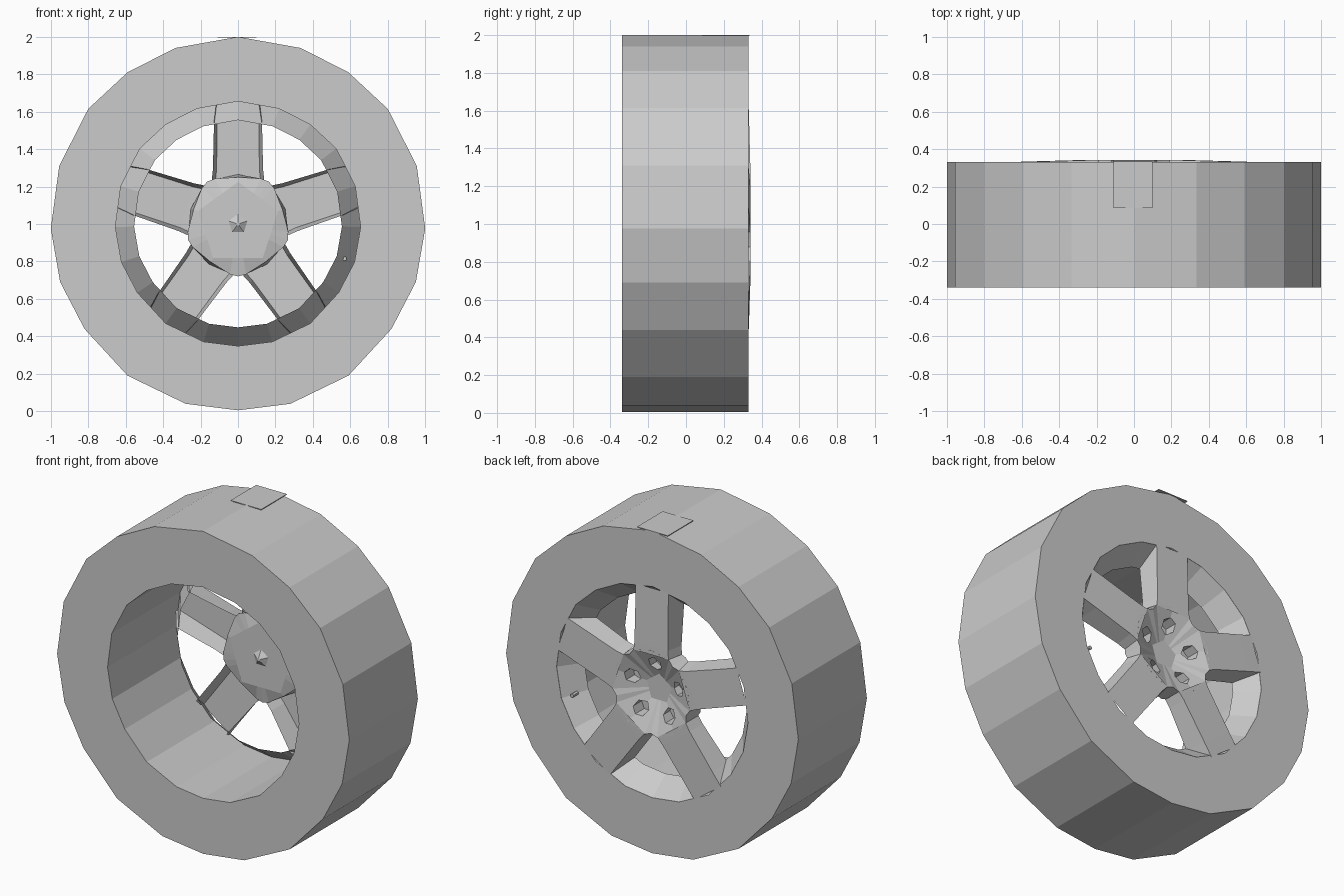
import bpy, bmesh
from math import sin, cos, radians
from mathutils import Matrix, Vector

cube = bpy.data.objects.get("Cube")
if cube:
    bpy.data.objects.remove(cube, do_unlink=True)

CENTRE = 1.0
grey = bpy.data.materials.new("plain_grey")
grey.use_nodes = True
grey.diffuse_color = (0.6, 0.6, 0.6, 1)
grey.node_tree.nodes["Principled BSDF"].inputs["Base Color"].default_value = (0.6, 0.6, 0.6, 1)


def finish(name, bm, recalc=False):
    if recalc:
        bmesh.ops.recalc_face_normals(bm, faces=bm.faces)
    mesh = bpy.data.meshes.new(name)
    bm.to_mesh(mesh)
    bm.free()
    mesh.materials.append(grey)
    obj = bpy.data.objects.new(name, mesh)
    bpy.context.collection.objects.link(obj)
    return obj


def loft(bm, rings, close=False, caps=False):
    """Bridge equally long rings of points with quads."""
    loops = [[bm.verts.new(p) for p in ring] for ring in rings]
    pairs = list(zip(loops, loops[1:]))
    if close:
        pairs.append((loops[-1], loops[0]))
    for a, b in pairs:
        for i in range(len(a)):
            j = (i + 1) % len(a)
            bm.faces.new((a[i], a[j], b[j], b[i]))
    if caps:
        bm.faces.new(loops[0])
        bm.faces.new(loops[-1])


# Slightly uneven twenty-sided outline, mirrored in x
half = [(0, 1), (.335, .94), (.59, .81), (.8, .615), (.955, .31), (1, -.025),
        (.95, -.31), (.82, -.56), (.59, -.81), (.28, -.96), (0, -.995)]
outline = half + [(-x, z) for x, z in half[-2:0:-1]]


def rim_ring(scale, y):
    return [(x * scale, y, CENTRE + z * scale) for x, z in outline]


# Tyre with its inner barrel
bm = bmesh.new()
loft(bm, [rim_ring(1, -.34), rim_ring(1, .33), rim_ring(.655, .33), rim_ring(.655, -.34)], close=True)
finish("tyre", bm, True)

# Thin sloping lip around the spoke openings
bm = bmesh.new()
loft(bm, [rim_ring(.655, .329), rim_ring(.555, .2)])
finish("rim_lip", bm)

# Five open-fronted spokes: distance out, rear half width, rear y, front half width, front y
stations = [(.238, .12, .342, .14, .24), (.29, .114, .341, .134, .235),
            (.55, .112, .334, .128, .2), (.645, .112, .331, .116, .318)]
for k in range(5):
    turn = Matrix.Rotation(radians(72 * k), 4, 'Y')
    bm = bmesh.new()
    rows = []
    for v, ru, ry, fu, fy in stations:
        section = [(-fu, fy), (-ru, ry), (ru, ry), (fu, fy)]
        rows.append([bm.verts.new(turn @ Vector((u, y, v)) + Vector((0, 0, CENTRE))) for u, y in section])
    for a, b in zip(rows, rows[1:]):
        for j in range(3):
            bm.faces.new((b[j], b[j + 1], a[j + 1], a[j]))
    finish(f"spoke_{k + 1}", bm)


# Dished hub: each ring gives the radius on a spoke, beside it and between spokes
def hub_ring(on, beside, between, y):
    pts = []
    for k in range(5):
        for off, r in ((-27, beside), (0, on), (27, beside), (36, between)):
            a = radians(72 * k + off)
            pts.append((r * sin(a), y, CENTRE + r * cos(a)))
    return pts


bm = bmesh.new()
loft(bm, [hub_ring(.09, .074, .073, .262), hub_ring(.265, .267, .25, .342),
          hub_ring(.25, .272, .28, .24), hub_ring(.225, .184, .182, .225)], caps=True)
hub = finish("hub", bm, True)

# Lug recesses cut into the dish
bm = bmesh.new()
for k in range(5):
    a = radians(72 * k)
    spot = Vector((.165 * sin(a), .315, CENTRE + .165 * cos(a)))
    place = Matrix.Translation(spot) @ Matrix.Rotation(a, 4, 'Y') @ Matrix.Rotation(radians(90), 4, 'X')
    bmesh.ops.create_cone(bm, cap_ends=True, segments=6, radius1=.046, radius2=.046, depth=.17, matrix=place)
cutter = finish("lug_cutter", bm, True)
cutter.hide_render = True
cutter.hide_set(True)
cut = hub.modifiers.new("lug_holes", 'BOOLEAN')
cut.operation = 'DIFFERENCE'
cut.solver = 'EXACT'
cut.object = cutter
# Bake the cut so that the helper can go
bpy.context.view_layer.update()
baked = bpy.data.meshes.new_from_object(hub.evaluated_get(bpy.context.evaluated_depsgraph_get()))
hub.modifiers.clear()
hub.data = baked
bpy.data.objects.remove(cutter, do_unlink=True)


def cone(name, sides, r1, r2, depth, place):
    bm = bmesh.new()
    bmesh.ops.create_cone(bm, cap_ends=True, segments=sides, radius1=r1, radius2=r2, depth=depth,
                          matrix=Matrix.Translation(place) @ Matrix.Rotation(radians(90), 4, 'X'))
    finish(name, bm)


# Small boss on the inner hub face, and the valve on the lip
cone("inner_boss", 5, .055, .01, .025, (0, .2135, CENTRE))
cone("valve", 6, .012, .012, .05, (.57, .275, CENTRE - .185))

# Thin flat tab resting on top of the tread
bm = bmesh.new()
bmesh.ops.create_cube(bm, size=1, matrix=Matrix.Translation((-.005, .21, 1.998)) @ Matrix.Diagonal((.21, .25, .004, 1)))
finish("tread_tab", bm)
